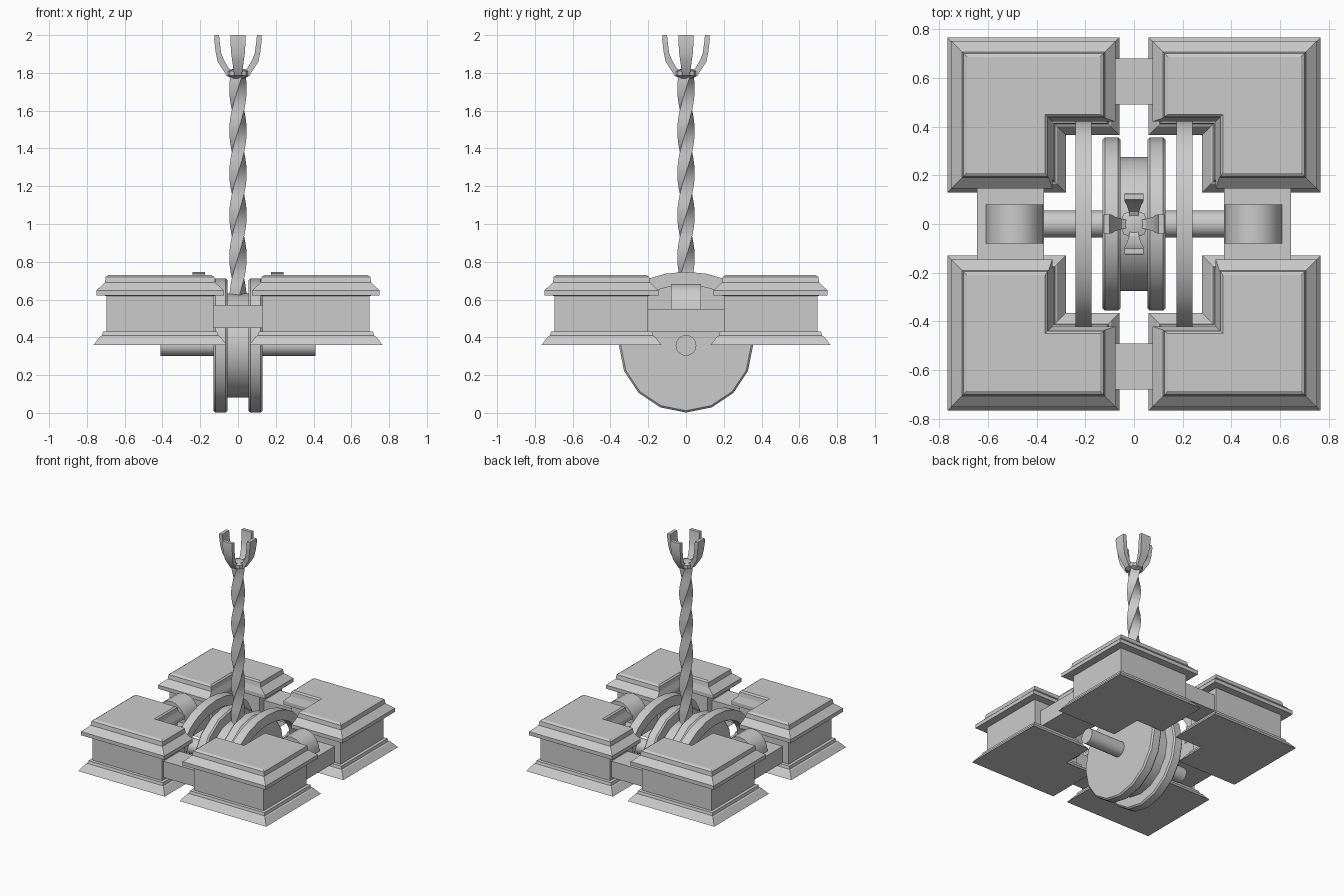
import bpy, bmesh, math
from math import sin, cos, pi, radians

if "Cube" in bpy.data.objects:
    bpy.data.objects.remove(bpy.data.objects["Cube"])


def loft(name, rings, smooth=None, mirror=None):
    """Skin equal-length rings of points and cap both ends."""
    bm = bmesh.new()
    vs = [[bm.verts.new(p) for p in r] for r in rings]
    n = len(rings[0])
    for a, b in zip(vs, vs[1:]):
        for i in range(n):
            j = (i + 1) % n
            bm.faces.new((a[i], a[j], b[j], b[i]))
    bm.faces.new(vs[0][::-1])
    bm.faces.new(vs[-1])
    bmesh.ops.recalc_face_normals(bm, faces=bm.faces)
    me = bpy.data.meshes.new(name)
    bm.to_mesh(me)
    bm.free()
    ob = bpy.data.objects.new(name, me)
    bpy.context.collection.objects.link(ob)
    if smooth:
        bpy.ops.object.select_all(action='DESELECT')
        ob.select_set(True)
        bpy.context.view_layer.objects.active = ob
        bpy.ops.object.shade_smooth_by_angle(angle=radians(smooth))
    if mirror:
        m = ob.modifiers.new("mirror", 'MIRROR')
        m.use_axis = mirror
        m.use_mirror_merge = False
    return ob


def lathe_x(name, profile, sides, zc, **kw):
    """Round part about the x direction; profile holds (x, radius)."""
    return loft(name, [[(x, r * sin(2 * pi * i / sides), zc - r * cos(2 * pi * i / sides))
                        for i in range(sides)] for x, r in profile], **kw)


def box(name, x, y, z, **kw):
    return loft(name, [[(x[0], y[0], h), (x[1], y[0], h), (x[1], y[1], h), (x[0], y[1], h)]
                       for h in z], **kw)


# Corner blocks: L-shaped plan with moulded base and cornice (z, overhang, notch overhang)
def l_ring(z, o, n):
    x0, x1, y0, y1 = .13 - o, .695 + o, .20 - o, .695 + o
    nx, ny = .35 - n, .435 - n
    return [(x, y, z) for x, y in ((x0, ny), (nx, ny), (nx, y0), (x1, y0), (x1, y1), (x0, y1))]


moulding = [(.36, .07, .07), (.405, .035, .035), (.41, .025, .025), (.43, .02, .02),
            (.432, 0, 0), (.62, 0, 0), (.621, .055, .015), (.648, .055, .015),
            (.69, .01, .0), (.72, .005, -.005), (.73, -.01, -.015)]
loft("corner_block", [l_ring(*p) for p in moulding], mirror=(True, True, False))

# Links between the blocks
box("end_link", (-.14, .14), (.49, .68), (.45, .57), mirror=(False, True, False))
box("side_link", (.37, .645), (-.21, .21), (.43, .55), mirror=(True, False, False))

# Rounded bearing caps on the side links
cap = [(.49 + .117 * cos(pi * i / 10), .55 + .133 * sin(pi * i / 10)) for i in range(11)]
loft("bearing_cap", [[(x, y, z) for x, z in cap] for y in (-.08, .08)],
     smooth=40, mirror=(True, False, False))

# Grooved wheel and axle
lathe_x("wheel_flange", [(.055, .345), (.065, .355), (.12, .355), (.13, .345)], 16, .357,
        smooth=30, mirror=(True, False, False))
lathe_x("wheel_core", [(-.06, .275), (.06, .275)], 16, .357, smooth=30)
lathe_x("axle", [(-.41, .055), (.41, .055)], 16, .357, smooth=30)

# Arched straps beside the wheel
arch = [pi * i / 12 for i in range(13)]
loft("arched_strap", [[(x, a * cos(t), .45 + b * sin(t))
                       for x, a, b in ((.175, .35, .225), (.24, .35, .225),
                                       (.24, .42, .297), (.175, .42, .297))] for t in arch],
     smooth=35, mirror=(True, False, False))

# Twisted square shaft
shaft = []
for k in range(33):
    z, turn = .60 + 1.19 * k / 32, radians(480) * k / 32
    shaft.append([(.046 * cos(turn + i * pi / 2), .046 * sin(turn + i * pi / 2), z)
                  for i in range(4)])
loft("twisted_shaft", shaft, smooth=35)

# Claw: small hub with four curved prongs
loft("claw_hub", [[(r * cos(i * pi / 4), r * sin(i * pi / 4), z) for i in range(8)]
                  for z, r in ((1.77, .03), (1.785, .06), (1.81, .06), (1.82, .03))], smooth=30)
path = [((.02, 1.77), (.02, 1.81), .018), ((.06, 1.785), (.05, 1.825), .02),
        ((.108, 1.86), (.078, 1.875), .03), ((.118, 1.91), (.09, 1.91), .037),
        ((.126, 1.975), (.098, 1.975), .04), ((.124, 2.0), (.1, 2.0), .04)]
for q in range(4):
    prong = loft("claw_prong", [[(o[0], -w, o[1]), (o[0], w, o[1]), (i[0], w, i[1]), (i[0], -w, i[1])]
                                for o, i, w in path], smooth=30)
    prong.rotation_euler.z = q * pi / 2
